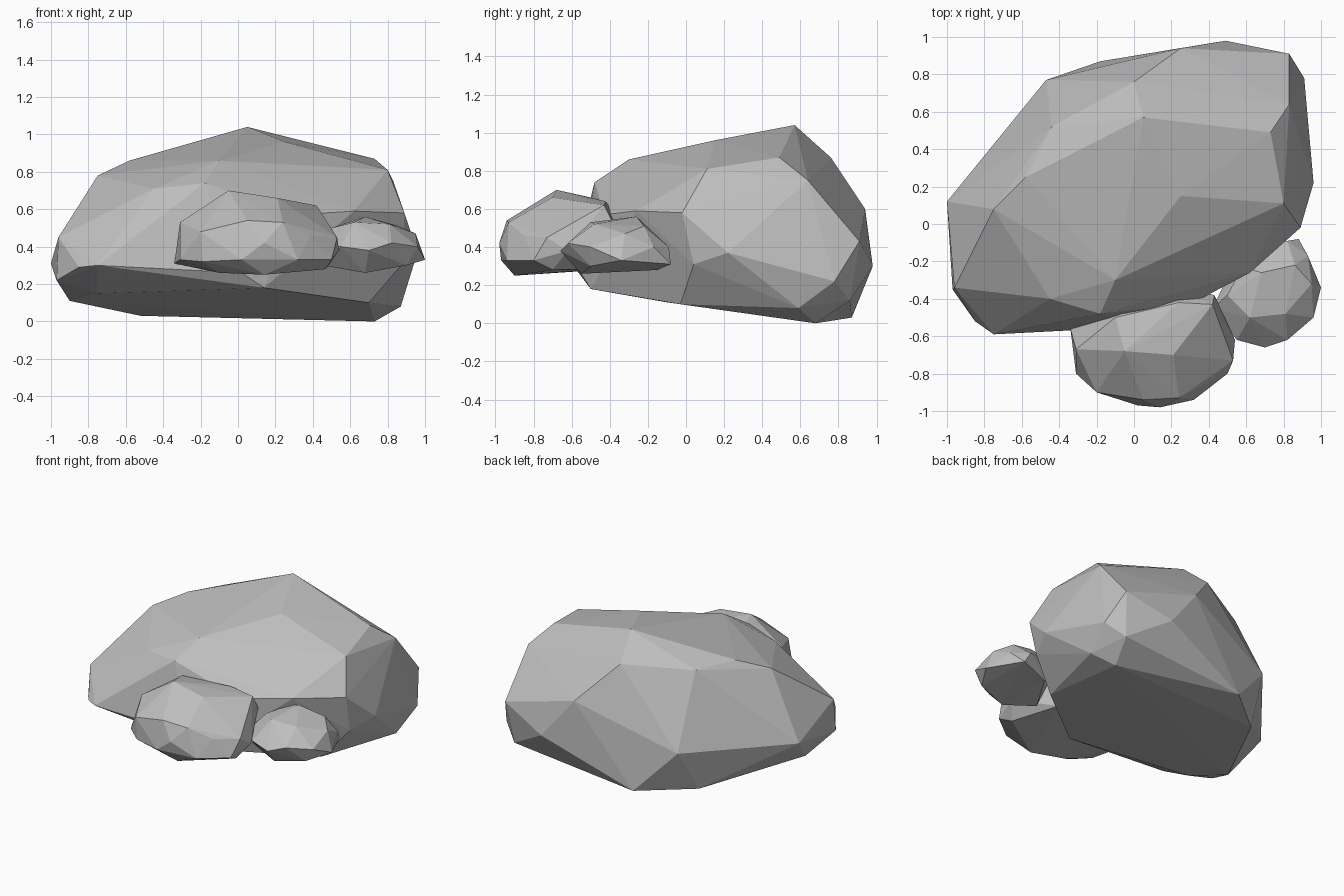
import bpy
import bmesh

# Remove the default object if present
default_cube = bpy.data.objects.get("Cube")
if default_cube:
    bpy.data.objects.remove(default_cube, do_unlink=True)


def make_material(name, colour):
    material = bpy.data.materials.new(name)
    material.use_nodes = True
    material.diffuse_color = colour
    shader = material.node_tree.nodes["Principled BSDF"]
    shader.inputs["Base Color"].default_value = colour
    shader.inputs["Roughness"].default_value = 0.9
    return material


def make_rock(name, material, *bands):
    """Wrap a faceted convex shell around the corner points of each band."""
    shell = bmesh.new()
    for band in bands:
        for corner in band:
            shell.verts.new(corner)
    bmesh.ops.convex_hull(shell, input=shell.verts[:])

    # Drop any corners that ended up inside the shell
    loose = [vert for vert in shell.verts if not vert.link_faces]
    bmesh.ops.delete(shell, geom=loose, context="VERTS")
    bmesh.ops.recalc_face_normals(shell, faces=shell.faces[:])

    mesh = bpy.data.meshes.new(name)
    shell.to_mesh(mesh)
    shell.free()
    mesh.materials.append(material)
    rock = bpy.data.objects.new(name, mesh)
    bpy.context.collection.objects.link(rock)
    return rock


stone = make_material("stone_grey", (0.52, 0.52, 0.52, 1.0))

# Large boulder: sloping crown, shoulders, widest belly, tilted flat base
boulder_crown = [
    (.05, .57, 1.04), (.25, .15, .96), (.73, .49, .87), (.8, .11, .81),
    (-.1, -.3, .86), (-.58, .25, .86), (-.44, .52, .85), (0, .76, .87),
]
boulder_shoulder = [
    (-.75, .08, .78), (-.45, -.4, .71), (-.18, -.48, .74), (.83, .64, .75),
    (.89, -.02, .58), (.62, -.26, .59), (.3, -.43, .57), (.25, .94, .6),
]
boulder_belly = [
    (-1, .12, .31), (-.96, -.34, .45), (-.85, -.52, .29), (-.75, -.59, .3),
    (.02, -.55, .26), (.96, .22, .37), (.88, .04, .31), (.83, .91, .43),
    (.91, .78, .22), (.49, .98, .3), (-.47, .77, .34), (-.97, -.35, .22),
]
boulder_base = [
    (.14, -.5, .18), (-.75, -.33, .15), (-.9, -.1, .11), (-.52, .59, .03),
    (-.18, .87, .03), (.73, .68, 0), (.79, .86, .12), (.87, .59, .08),
    (.7, -.03, .1),
]
make_rock("large_boulder", stone,
          boulder_crown, boulder_shoulder, boulder_belly, boulder_base)

# Middle rock, its back sunk into the front of the boulder
middle_crown = [
    (-.05, -.68, .7), (.42, -.43, .62), (.24, -.42, .64), (.21, -.7, .66),
    (-.1, -.5, .66), (-.31, -.67, .53), (.05, -.94, .54), (.24, -.93, .53),
]
middle_belly = [
    (-.34, -.56, .31), (-.31, -.8, .33), (-.2, -.9, .48), (.39, -.85, .46),
    (.53, -.73, .45), (.54, -.62, .38), (.14, -.98, .42), (-.19, -.9, .32),
    (.43, -.38, .52), (.2, -.33, .5),
]
middle_base = [
    (.02, -.97, .33), (.32, -.94, .33), (.5, -.8, .33), (.47, -.7, .28),
    (.14, -.9, .25), (-.1, -.83, .26), (.35, -.36, .29), (-.2, -.45, .28),
]
make_rock("middle_rock", stone, middle_crown, middle_belly, middle_base)

# Small rock, wedged between the boulder and the middle rock
small_crown = [
    (.68, -.26, .56), (.81, -.48, .52), (.62, -.5, .53), (.86, -.22, .51),
    (.5, -.38, .5), (.95, -.32, .47), (.58, -.23, .52),
]
small_belly = [
    (.82, -.09, .4), (.93, -.17, .4), (.96, -.5, .4), (.82, -.62, .42),
    (.7, -.66, .38), (.55, -.62, .4), (.42, -.45, .4), (.55, -.18, .38),
]
small_base = [
    (1, -.34, .33), (.88, -.08, .31), (.9, -.5, .3), (.68, -.55, .26),
    (.45, -.47, .3), (.65, -.15, .28),
]
make_rock("small_rock", stone, small_crown, small_belly, small_base)
